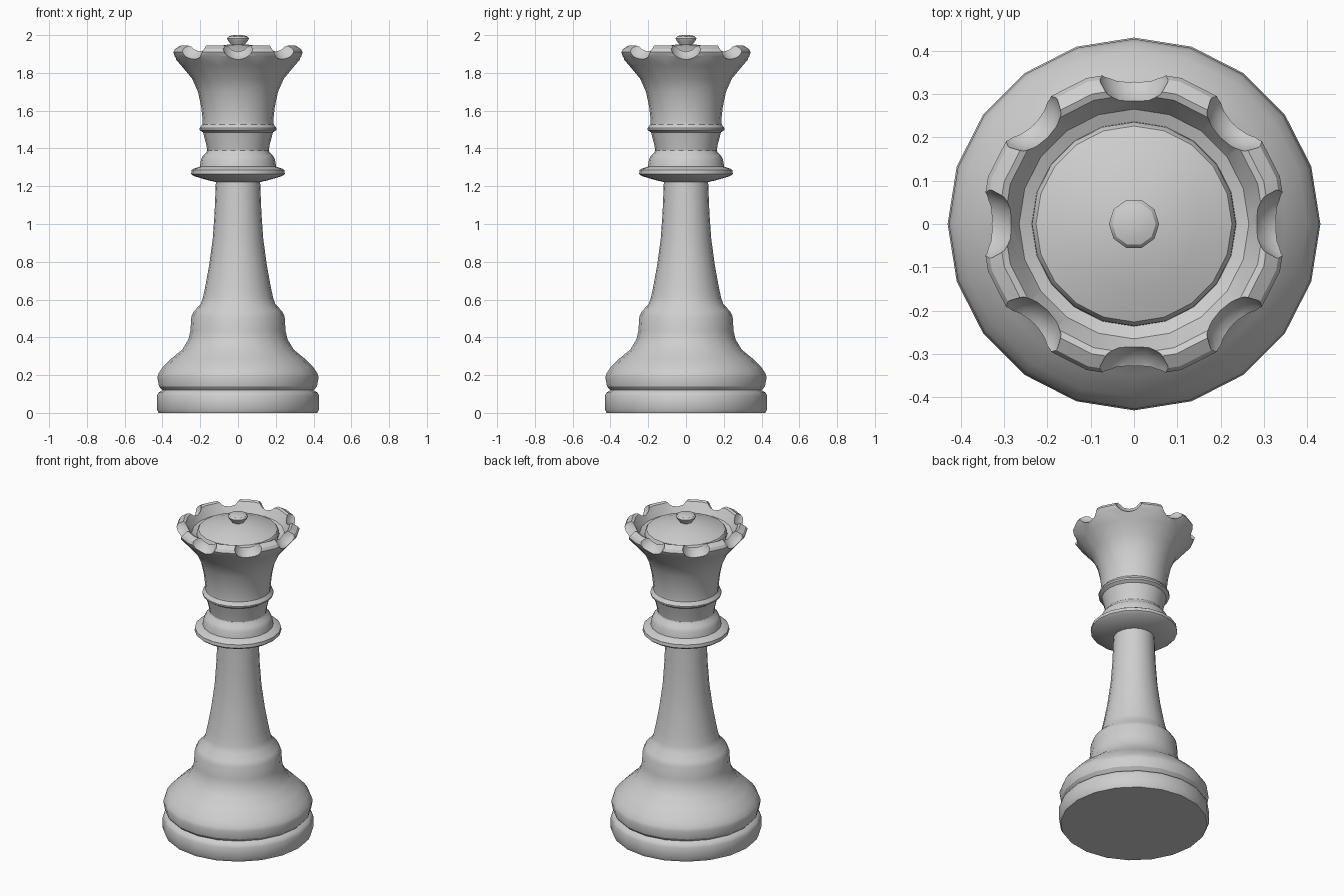
import bpy
import bmesh
from math import cos, sin, pi
from mathutils import Matrix

cube = bpy.data.objects.get("Cube")
if cube:
    bpy.data.objects.remove(cube, do_unlink=True)

SIDES = 20

stone = bpy.data.materials.new("light_grey")
stone.use_nodes = True
grey = (0.62, 0.62, 0.62, 1)
stone.diffuse_color = grey
for node in stone.node_tree.nodes:
    if node.type == 'BSDF_PRINCIPLED':
        node.inputs["Base Color"].default_value = grey


def make_object(name, bm):
    bmesh.ops.recalc_face_normals(bm, faces=bm.faces[:])
    mesh = bpy.data.meshes.new(name)
    bm.to_mesh(mesh)
    bm.free()
    mesh.materials.append(stone)
    obj = bpy.data.objects.new(name, mesh)
    bpy.context.collection.objects.link(obj)
    return obj


def activate(obj):
    bpy.ops.object.select_all(action='DESELECT')
    obj.select_set(True)
    bpy.context.view_layer.objects.active = obj


def smooth(obj):
    activate(obj)
    bpy.ops.object.shade_smooth_by_angle(angle=pi / 6)


def lathe(name, profile, sides=SIDES):
    """Turn a (radius, height) profile round z and cap both ends."""
    bm = bmesh.new()
    rings = []
    for r, z in profile:
        rings.append([bm.verts.new((r * cos(2 * pi * i / sides),
                                    r * sin(2 * pi * i / sides), z))
                      for i in range(sides)])
    for low, high in zip(rings, rings[1:]):
        for i in range(sides):
            j = (i + 1) % sides
            bm.faces.new((low[i], low[j], high[j], high[i]))
    bm.faces.new(rings[0][::-1])
    bm.faces.new(rings[-1])
    return make_object(name, bm)


# Foot disc
foot = lathe("foot", [(0.42, 0), (0.43, 0.02), (0.43, 0.09),
                      (0.42, 0.108), (0.4, 0.12)])

# Belly, shoulder and tapering stem
body = lathe("body", [(0.4, 0.12), (0.418, 0.14), (0.427, 0.19), (0.42, 0.21),
                      (0.4, 0.24), (0.35, 0.29), (0.295, 0.335), (0.262, 0.39),
                      (0.252, 0.435), (0.247, 0.51), (0.232, 0.54),
                      (0.198, 0.575), (0.186, 0.61), (0.175, 0.66),
                      (0.153, 0.78), (0.134, 0.92), (0.124, 1.06),
                      (0.117, 1.23)])

# Collar disc with its stepped ring
collar = lathe("collar", [(0.117, 1.222), (0.16, 1.232), (0.235, 1.254),
                          (0.248, 1.265), (0.246, 1.285), (0.232, 1.294),
                          (0.202, 1.304), (0.196, 1.34), (0.185, 1.363),
                          (0.168, 1.378), (0.163, 1.39)])

# Crown with neck band, flared rim, inner trough and domed top
crown = lathe("crown", [(0.163, 1.39), (0.168, 1.42), (0.185, 1.485),
                        (0.203, 1.497), (0.204, 1.507), (0.188, 1.528),
                        (0.187, 1.55), (0.195, 1.62), (0.212, 1.7),
                        (0.243, 1.77), (0.3, 1.838), (0.345, 1.89),
                        (0.354, 1.91), (0.345, 1.927), (0.315, 1.944),
                        (0.3, 1.938), (0.265, 1.88), (0.236, 1.868),
                        (0.235, 1.888), (0.226, 1.902), (0.15, 1.93),
                        (0.07, 1.948), (0.01, 1.953)])

# Eight scooped notches round the rim
bm = bmesh.new()
for k in range(8):
    place = (Matrix.Rotation(k * pi / 4, 4, 'Z')
             @ Matrix.Translation((0.36, 0, 1.952)))
    bmesh.ops.create_uvsphere(bm, u_segments=16, v_segments=10,
                              radius=0.088, matrix=place)
cutter = make_object("notch_cutter", bm)
cutter.hide_render = True
for poly in cutter.data.polygons:
    poly.use_smooth = True

notches = crown.modifiers.new("notches", 'BOOLEAN')
notches.operation = 'DIFFERENCE'
notches.solver = 'EXACT'
notches.object = cutter
activate(crown)
bpy.ops.object.modifier_apply(modifier=notches.name)
bpy.data.objects.remove(cutter, do_unlink=True)

# Small knob on the dome
knob = lathe("knob", [(0.034, 1.94), (0.038, 1.953), (0.053, 1.97),
                      (0.058, 1.983), (0.05, 1.993), (0.03, 1.999),
                      (0.006, 2.0)], 10)

for part in (foot, body, collar, crown, knob):
    smooth(part)
